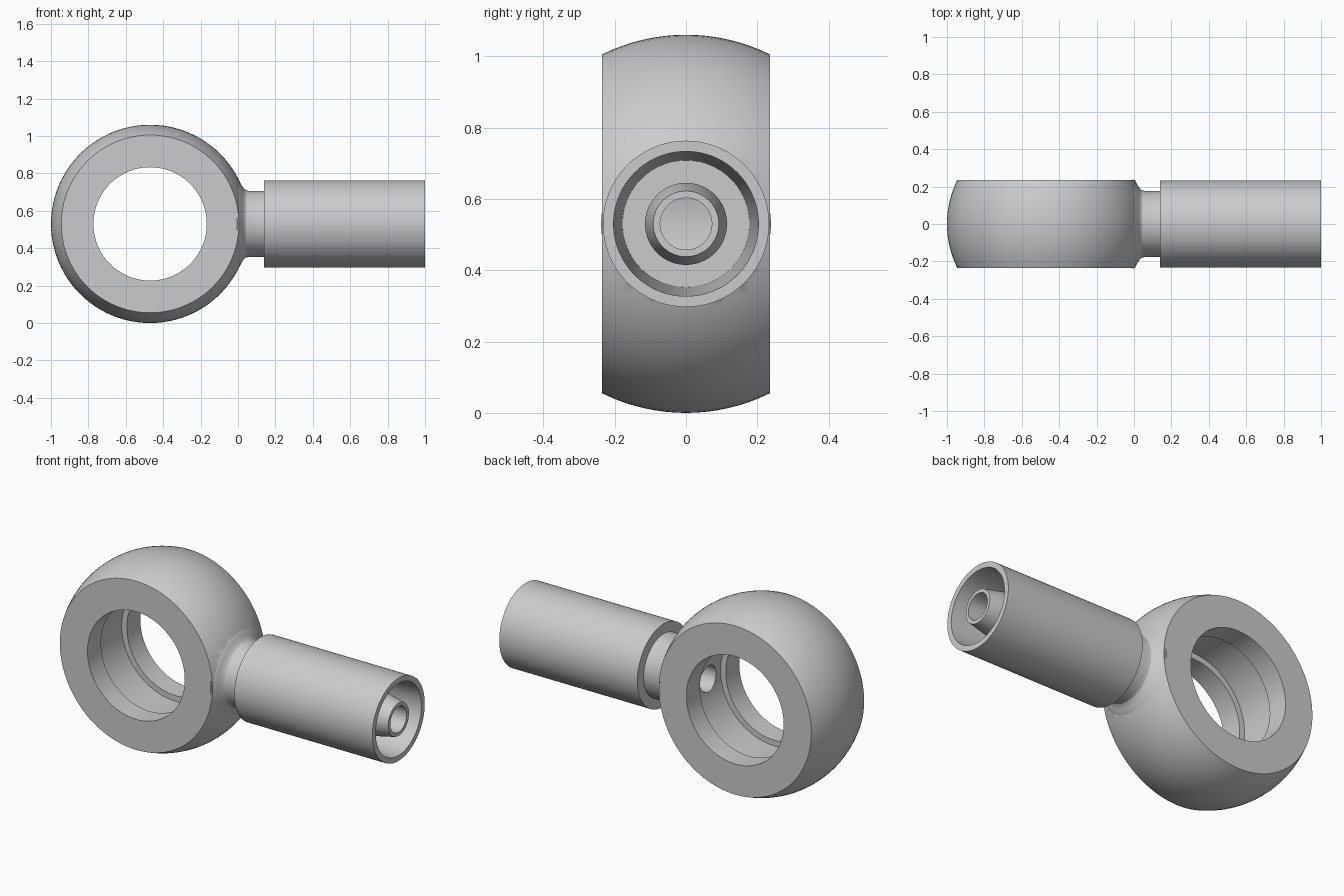
import bpy, bmesh, math
from mathutils import Vector

if "Cube" in bpy.data.objects:
    bpy.data.objects.remove(bpy.data.objects["Cube"])

CX, CZ, R, HALF = -0.47, 0.53, 0.53, 0.235


def lathe(name, profile, center, axis, closed, steps=96):
    """Revolve (distance along axis, radius) points about the X or Y axis."""
    bm = bmesh.new()
    place = (lambda a, r: Vector((a, 0, r))) if axis == 'X' else (lambda a, r: Vector((0, a, r)))
    verts = [bm.verts.new(place(a, r) + Vector(center)) for a, r in profile]
    edges = [bm.edges.new(p) for p in zip(verts, verts[1:])]
    if closed:
        edges.append(bm.edges.new((verts[-1], verts[0])))
    bmesh.ops.spin(bm, geom=verts + edges, cent=center,
                   axis=(1, 0, 0) if axis == 'X' else (0, 1, 0),
                   angle=math.tau, steps=steps)
    bmesh.ops.remove_doubles(bm, verts=bm.verts, dist=1e-4)
    bmesh.ops.recalc_face_normals(bm, faces=bm.faces)
    me = bpy.data.meshes.new(name)
    bm.to_mesh(me)
    bm.free()
    ob = bpy.data.objects.new(name, me)
    bpy.context.collection.objects.link(ob)
    return ob


def boolean(target, tool, operation):
    mod = target.modifiers.new(operation, 'BOOLEAN')
    mod.operation, mod.object, mod.solver = operation, tool, 'EXACT'
    bpy.context.view_layer.objects.active = target
    bpy.ops.object.modifier_apply(modifier=mod.name)
    bpy.data.objects.remove(tool)


# Eye: truncated ball with a grooved through bore
bore, groove, gw = 0.303, 0.335, 0.115
limit = math.asin(HALF / R)
arc = [(R * math.sin(t), R * math.cos(t))
       for t in (limit * (i / 8 - 1) for i in range(17))]
inner = [(HALF, bore), (gw, bore), (gw, groove), (-gw, groove), (-gw, bore), (-HALF, bore)]
fitting = lathe("banjo_fitting", arc + inner, (CX, 0, CZ), 'Y', True)

# Stem: filleted neck, crimp sleeve with tapered cavity, inner nipple
stem = lathe("stem", [
    (-0.08, 0), (-0.08, 0.2), (-0.005, 0.238), (0.01, 0.226), (0.02, 0.206),
    (0.03, 0.191), (0.041, 0.181), (0.055, 0.177), (0.14, 0.177),
    (0.14, 0.233), (1.0, 0.233), (1.0, 0.203), (0.22, 0.178),
    (0.22, 0.115), (0.89, 0.115), (1.0, 0.092), (1.0, 0)],
    (0, 0, CZ), 'X', False)
boolean(fitting, stem, 'UNION')

# Fluid passage from nipple tip into the bore groove
passage = lathe("passage_cutter", [(-0.35, 0), (-0.35, 0.0725), (1.1, 0.0725), (1.1, 0)],
                (0, 0, CZ), 'X', False, 48)
passage.hide_render = True
boolean(fitting, passage, 'DIFFERENCE')

fitting.select_set(True)
bpy.context.view_layer.objects.active = fitting
bpy.ops.object.shade_smooth_by_angle(angle=math.radians(25))
